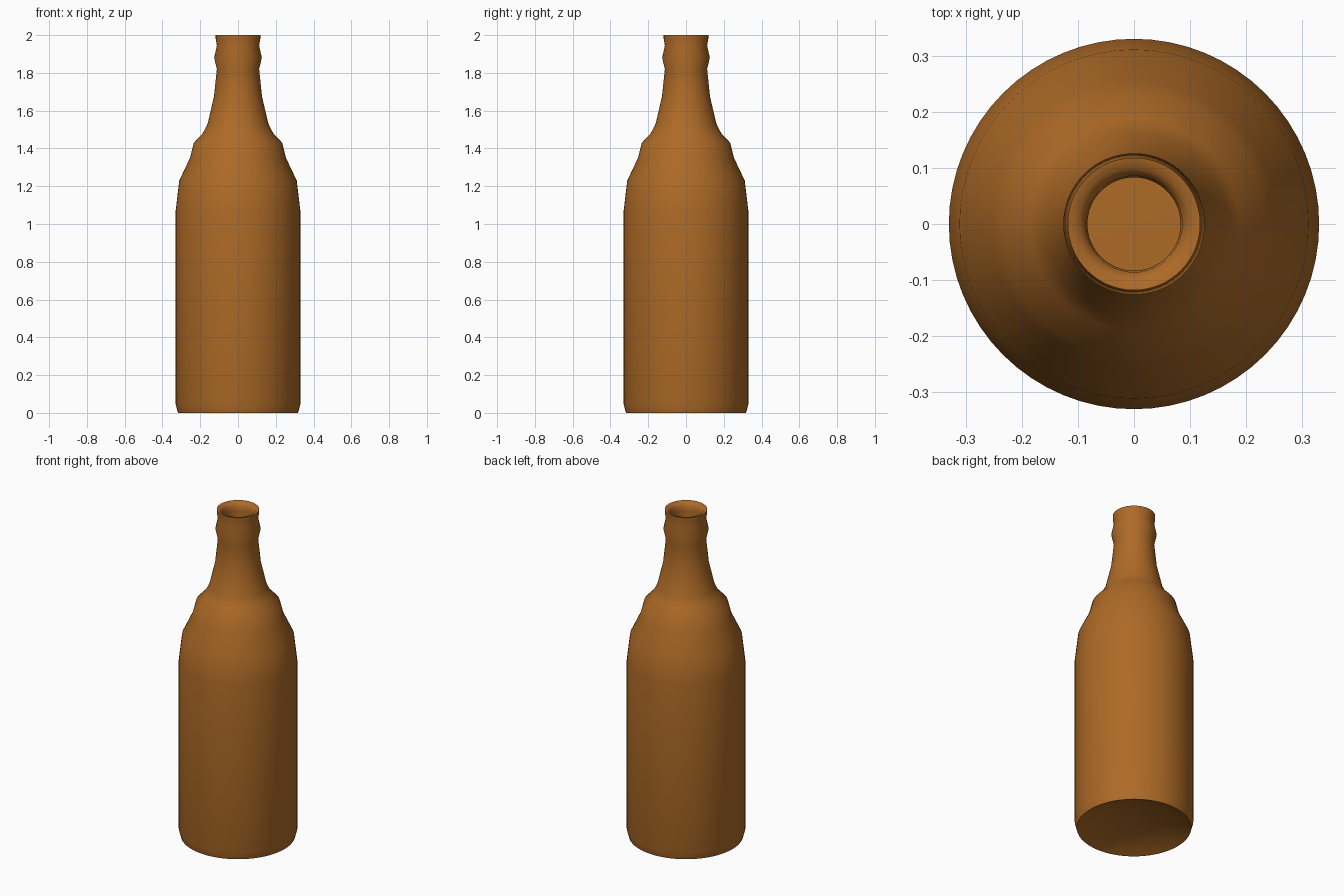
import bpy, bmesh, math

if "Cube" in bpy.data.objects:
    bpy.data.objects.remove(bpy.data.objects["Cube"])

SEGMENTS = 64

# One amber glass colour
amber = bpy.data.materials.new("amber_glass")
amber.diffuse_color = (0.42, 0.145, 0.02, 1.0)
amber.use_nodes = True
amber.node_tree.nodes["Principled BSDF"].inputs["Base Color"].default_value = amber.diffuse_color


def lathe(name, profile):
    """Spin (radius, height) points about z; zero-radius ends close to a pole."""
    bm = bmesh.new()
    verts = [bm.verts.new((r, 0, z)) for r, z in profile]
    edges = [bm.edges.new(pair) for pair in zip(verts, verts[1:])]
    bmesh.ops.spin(bm, geom=verts + edges, cent=(0, 0, 0), axis=(0, 0, 1),
                   angle=math.tau, steps=SEGMENTS, use_duplicate=False)
    bmesh.ops.remove_doubles(bm, verts=bm.verts, dist=0.0005)
    bmesh.ops.recalc_face_normals(bm, faces=bm.faces)
    mesh = bpy.data.meshes.new(name)
    bm.to_mesh(mesh)
    bm.free()
    obj = bpy.data.objects.new(name, mesh)
    bpy.context.collection.objects.link(obj)
    mesh.materials.append(amber)
    bpy.ops.object.select_all(action='DESELECT')
    obj.select_set(True)
    bpy.context.view_layer.objects.active = obj
    bpy.ops.object.shade_smooth_by_angle(angle=math.radians(75))
    return obj


# Shallow hollow under the base
punt = [(0, 0.06), (0.10, 0.055), (0.20, 0.04), (0.28, 0.015)]
# Outside: base, body, shoulder, neck and neck ring
outside = [(0.318, 0), (0.33, 0.045), (0.33, 1.07), (0.311, 1.23),
           (0.254, 1.35), (0.234, 1.43), (0.187, 1.48), (0.161, 1.53),
           (0.127, 1.675), (0.112, 1.82), (0.126, 1.88), (0.112, 1.945),
           (0.118, 1.98)]
# Rounded lip turning into the mouth
lip = [(0.118, 2.0), (0.10, 1.997), (0.086, 1.98), (0.083, 1.95)]
# Inner wall and floor
inside = [(0.083, 1.80), (0.10, 1.66), (0.13, 1.53), (0.20, 1.43),
          (0.28, 1.22), (0.30, 1.07), (0.30, 0.08), (0.20, 0.085), (0, 0.09)]

lathe("bottle", punt + outside + lip + inside)
